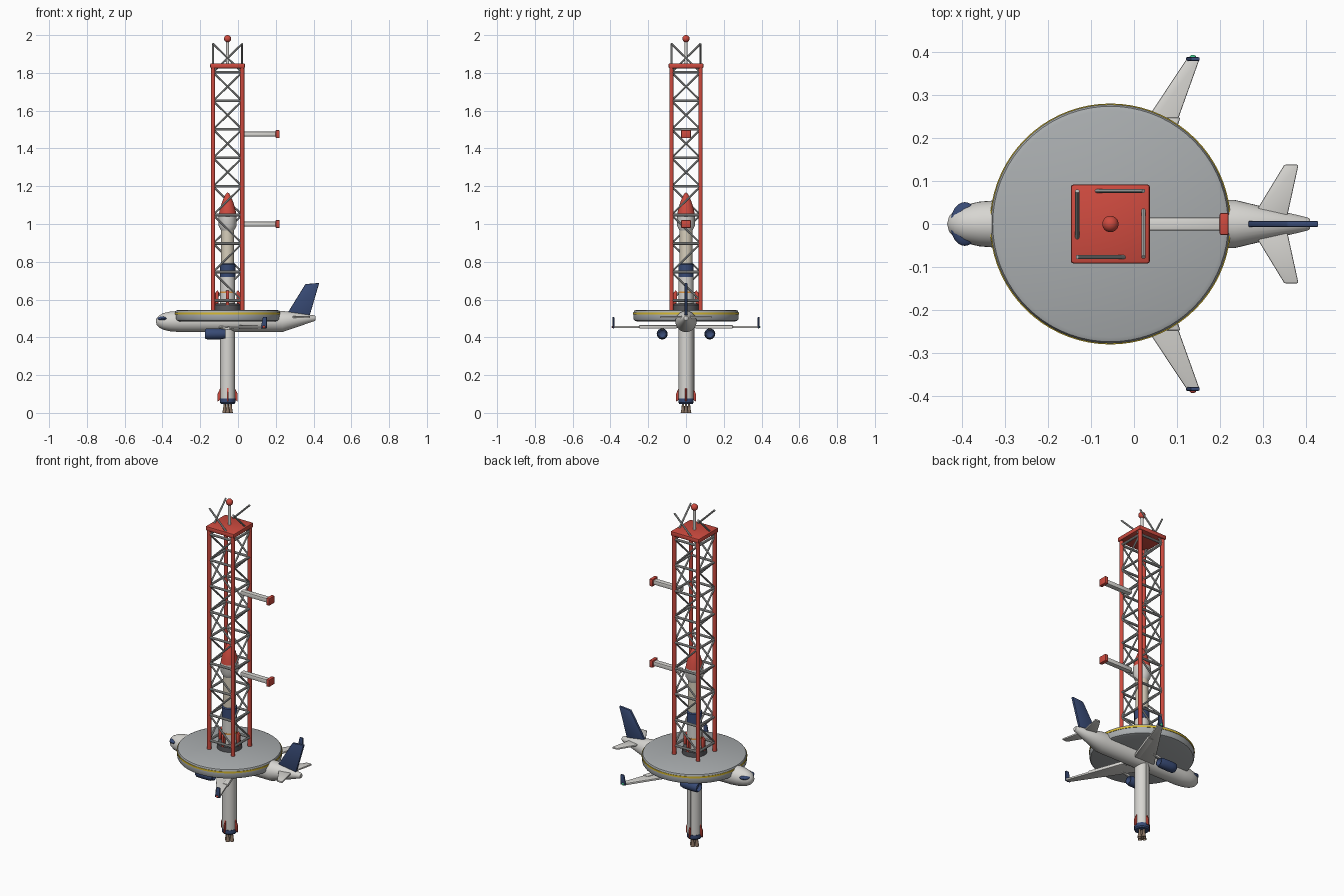
import bpy, bmesh, math
from mathutils import Vector, Matrix

if "Cube" in bpy.data.objects:
    bpy.data.objects.remove(bpy.data.objects["Cube"])

CX = -0.055  # shared axis of tower, disc and rocket


def mat(name, c):
    m = bpy.data.materials.new(name)
    m.diffuse_color = (*c, 1)
    m.use_nodes = True
    m.node_tree.nodes["Principled BSDF"].inputs["Base Color"].default_value = m.diffuse_color
    return m


RED = mat("red", (0.62, 0.07, 0.05))
NAVY = mat("navy", (0.04, 0.07, 0.18))
WHITE = mat("white", (0.68, 0.67, 0.64))
CREAM = mat("cream", (0.68, 0.62, 0.5))
STEEL = mat("steel", (0.5, 0.51, 0.5))
DISC = mat("disc_grey", (0.4, 0.42, 0.43))
DARK = mat("dark_grey", (0.1, 0.1, 0.11))
YELLOW = mat("yellow", (0.7, 0.5, 0.03))
ORANGE = mat("orange", (0.75, 0.3, 0.05))
BRONZE = mat("bronze", (0.25, 0.17, 0.12))
GREEN = mat("green", (0.05, 0.55, 0.25))


def finish(name, bm, m):
    bmesh.ops.remove_doubles(bm, verts=bm.verts, dist=1e-5)
    bmesh.ops.recalc_face_normals(bm, faces=bm.faces)
    me = bpy.data.meshes.new(name)
    bm.to_mesh(me)
    bm.free()
    o = bpy.data.objects.new(name, me)
    bpy.context.collection.objects.link(o)
    me.materials.append(m)
    return o


def lathe(name, prof, m, at=(CX, 0, 0), along_x=False, n=32):
    """Turn (radius, height) points around z, or around x."""
    bm = bmesh.new()
    rows = []
    for r, h in prof:
        row = []
        for i in range(n):
            a = math.tau * i / n
            c, s = r * math.cos(a), r * math.sin(a)
            row.append(bm.verts.new(Vector((h, c, s) if along_x else (c, s, h)) + Vector(at)))
        rows.append(row)
    for p, q in zip(rows, rows[1:]):
        for i in range(n):
            j = (i + 1) % n
            bm.faces.new((p[i], p[j], q[j], q[i]))
    return finish(name, bm, m)


def rods(name, pairs, r, m, n=10):
    bm = bmesh.new()
    for a, b in pairs:
        a, b = Vector(a), Vector(b)
        mx = Matrix.Translation((a + b) / 2) @ (b - a).to_track_quat('Z', 'Y').to_matrix().to_4x4()
        bmesh.ops.create_cone(bm, segments=n, radius1=r, radius2=r, depth=(b - a).length,
                              cap_ends=True, matrix=mx)
    return finish(name, bm, m)


def box(name, c, size, m, bevel=0.004):
    bm = bmesh.new()
    bmesh.ops.create_cube(bm, size=1, matrix=Matrix.Translation(c) @ Matrix.Diagonal((*size, 1)))
    if bevel:
        bmesh.ops.bevel(bm, geom=bm.edges[:], offset=bevel, segments=2, profile=0.5, affect='EDGES')
    return finish(name, bm, m)


def prism(name, pts, extrude, m, bevel=0.003):
    """Flat outline of 3D points pushed out to a thickness, centred on the outline."""
    e = Vector(extrude)
    bm = bmesh.new()
    f = bm.faces.new([bm.verts.new(Vector(p) - e / 2) for p in pts])
    g = bmesh.ops.extrude_face_region(bm, geom=[f])
    bmesh.ops.translate(bm, vec=e, verts=[v for v in g["geom"] if isinstance(v, bmesh.types.BMVert)])
    bmesh.ops.bevel(bm, geom=bm.edges[:], offset=bevel, segments=2, profile=0.5, affect='EDGES')
    return finish(name, bm, m)


def ball(name, c, rad, m):
    bm = bmesh.new()
    bmesh.ops.create_uvsphere(bm, u_segments=24, v_segments=14, radius=1,
                              matrix=Matrix.Translation(c) @ Matrix.Diagonal((*rad, 1)))
    return finish(name, bm, m)


# Launch disc with warning stripe and mount ring
lathe("launch_disc", [(0, .485), (.262, .485), (.273, .489), (.278, .497), (.278, .532),
                      (.274, .541), (.264, .545), (0, .545)], DISC, n=72)
lathe("disc_stripe", [(.27, .522), (.2805, .522), (.2805, .532), (.27, .532)], YELLOW, n=72)
lathe("launch_mount", [(0, .54), (.066, .54), (.066, .572), (.06, .58), (0, .58)], DARK)

# Tower frame
H = 0.077
corners = [(-H, -H), (H, -H), (H, H), (-H, H)]
col = lambda k, z: (CX + corners[k % 4][0], corners[k % 4][1], z)
rods("tower_columns", [(col(k, .54), col(k, 1.83)) for k in range(4)], .0115, RED, 16)
z0, bay = .595, .151
rods("tower_rungs", [(col(k, z0 + bay * i), col(k + 1, z0 + bay * i))
                     for i in range(9) for k in range(4)], .007, STEEL)
rods("tower_braces", [(col(k + i % 2, z0 + bay * (i + 1)), col(k + 1 - i % 2, z0 + bay * i))
                      for i in range(9) for k in range(4)], .0052, STEEL)
box("tower_roof", (CX, 0, 1.8375), (.184, .184, .026), RED, .006)
rods("mast", [((CX, 0, 1.84), (CX, 0, 1.97))], .008, WHITE, 16)
ball("beacon", (CX, 0, 1.981), (.019, .019, .019), RED)

# Swing arms
for i, z in enumerate((1.0, 1.476)):
    box(f"swing_arm_{i}", (.116, 0, z), (.18, .03, .025), WHITE)
    box(f"arm_pad_{i}", (.21, 0, z), (.021, .052, .042), RED)

# Rocket, bottom to top
lathe("engine_skirt", [(0, .048), (.036, .048), (.041, .055), (.041, .076), (0, .076)], NAVY)
lathe("first_stage", [(0, .07), (.039, .07), (.039, .725), (0, .725)], WHITE)
lathe("stage_band", [(.038, .635), (.0402, .635), (.0402, .643), (.038, .643)], ORANGE)
lathe("interstage", [(0, .72), (.041, .72), (.041, .785), (.035, .79), (0, .79)], NAVY)
lathe("second_stage", [(0, .785), (.034, .785), (.034, .98), (0, .98)], CREAM)
lathe("fairing", [(0, .965), (.034, .965), (.047, .99), (.047, 1.045), (0, 1.045)], WHITE)
lathe("nose_cone", [(.0, 1.04), (.047, 1.045), (.042, 1.075), (.032, 1.11), (.018, 1.145),
                    (.007, 1.163), (0, 1.167)], RED)
box("cable_raceway", (CX, .039, .38), (.01, .01, .52), WHITE, .002)

# Nozzle cluster, tail fins and hold-down clamps
for k, (dx, dy) in enumerate([(0, 0), (1, 0), (-1, 0), (0, 1), (0, -1)]):
    lathe(f"nozzle_{k}", [(0, .05), (.006, .05), (.007, .03), (.0095, .014), (.012, 0), (.01, 0),
                          (.006, .025), (0, .03)], BRONZE, (CX + .016 * dx, .016 * dy, 0), n=16)
for k in range(4):
    d = Vector((round(math.cos(k * math.pi / 2)), round(math.sin(k * math.pi / 2)), 0))
    side = Vector((-d.y, d.x, 0))
    at = lambda r, z: Vector((CX, 0, z)) + d * r
    prism(f"tail_fin_{k}", [at(.034, .142), at(.053, .1), at(.053, .06), at(.034, .072)],
          side * .008, RED, .0015)
    prism(f"hold_down_clamp_{k}", [at(.05, .57), at(.066, .57), at(.066, .635), at(.055, .65),
                                   at(.046, .64)], side * .016, RED, .002)

# Fuselage, tail swept slightly upward
fus = lathe("fuselage", [(0, -.435), (.017, -.431), (.032, -.418), (.044, -.395), (.052, -.36),
                         (.056, -.31), (.056, .235), (.015, .405), (.011, .41), (0, .411)],
            WHITE, (0, 0, .484), True)
for v in fus.data.vertices:
    if v.co.x > .3:
        v.co.z += .017
ball("cockpit_window", (-.394, 0, .499), (.034, .051, .015), NAVY)

# Tail fin
prism("vertical_fin", [(.26, 0, .525), (.357, 0, .682), (.43, 0, .688), (.378, 0, .51)],
      (0, .015, 0), NAVY, .004)

# Wings, engines and tailplanes on both sides
for s, n, lamp in ((-1, "left", RED), (1, "right", GREEN)):
    wz = .455
    te = lambda y: .105 + .36 * (y - .25)
    prism(f"wing_{n}", [(-.112, s * .03, wz), (.123, s * .385, wz), (.153, s * .385, wz),
                        (te(.03), s * .03, wz)], (0, 0, .012), WHITE)
    prism(f"flap_{n}", [(te(.05) - .03, s * .05, wz), (te(.248) - .03, s * .248, wz),
                        (te(.248) + .004, s * .248, wz), (te(.05) + .004, s * .05, wz)],
          (0, 0, .019), WHITE, .004)
    prism(f"winglet_{n}", [(.12, s * .384, .448), (.153, s * .384, .448), (.153, s * .384, .508),
                           (.132, s * .384, .508)], (0, .009, 0), NAVY)
    ball(f"wing_light_{n}", (.137, s * .387, wz), (.008, .007, .007), lamp)
    lathe(f"engine_{n}", [(0, -.155), (.02, -.155), (.024, -.174), (.028, -.168), (.029, -.14),
                          (.028, -.085), (.023, -.066), (.018, -.066), (0, -.08)],
          NAVY, (0, s * .126, .418), True, 24)
    prism(f"engine_pylon_{n}", [(-.14, s * .126, .435), (-.04, s * .126, .457),
                                (.02, s * .126, .457), (-.08, s * .126, .435)],
          (0, .012, 0), WHITE, .002)
    prism(f"tailplane_{n}", [(.272, s * .01, .507), (.35, s * .138, .507), (.383, s * .138, .507),
                             (.355, s * .01, .507)], (0, 0, .01), WHITE)

# Smooth the round surfaces, keep hard edges
bpy.ops.object.select_all(action='SELECT')
bpy.context.view_layer.objects.active = fus
bpy.ops.object.shade_smooth_by_angle(angle=math.radians(35))
